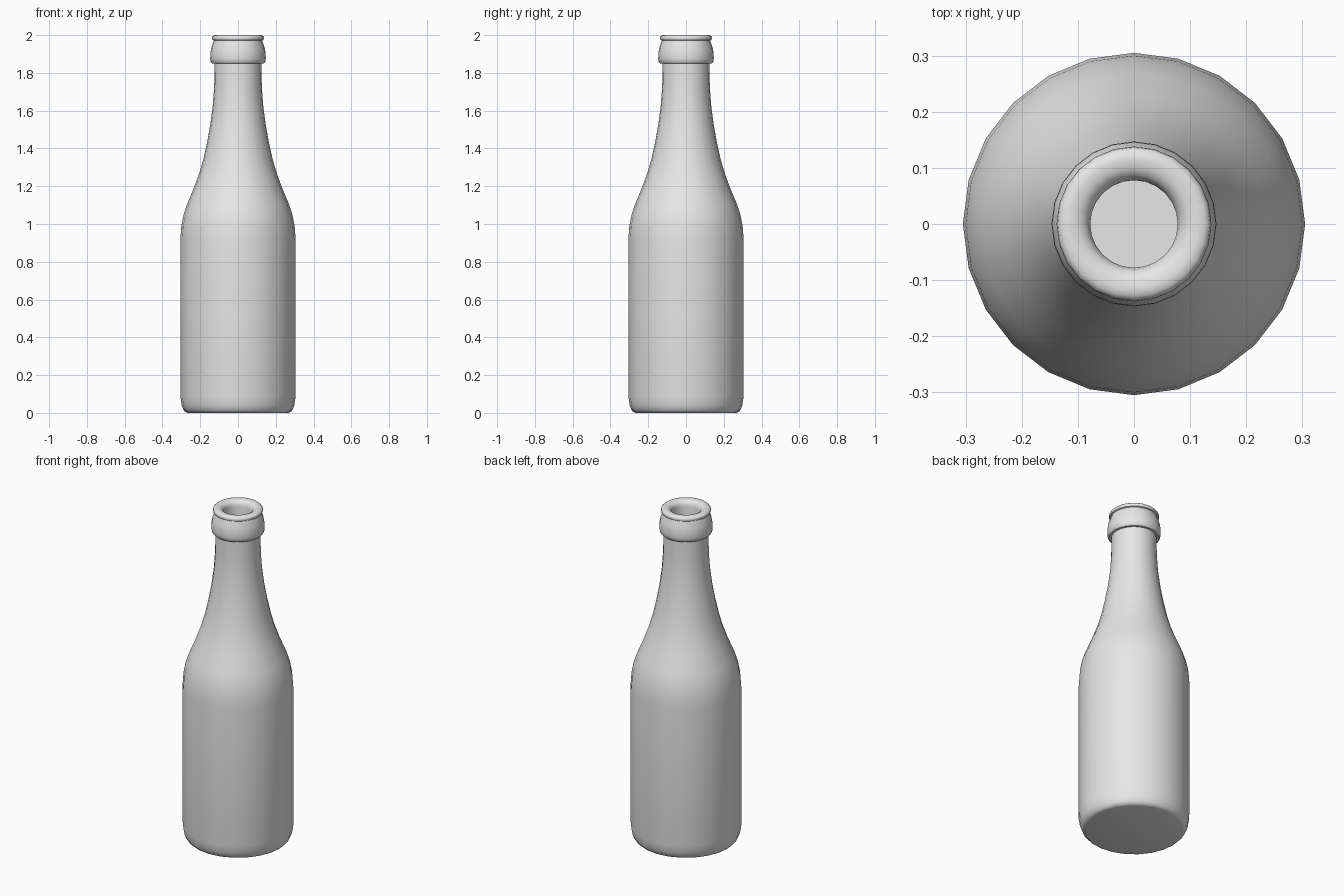
import bpy, bmesh, math

if "Cube" in bpy.data.objects:
    bpy.data.objects.remove(bpy.data.objects["Cube"], do_unlink=True)

SIDES = 24

# Grey glass material
glass = bpy.data.materials.new("grey_glass")
glass.use_nodes = True
grey = (0.8, 0.8, 0.8, 1)
glass.diffuse_color = grey
glass.node_tree.nodes["Principled BSDF"].inputs["Base Color"].default_value = grey

# Outer profile as (radius, height): base, body, shoulder, neck
base = [(0.265, 0), (0.278, 0.004), (0.289, 0.016), (0.298, 0.04), (0.305, 0.085)]
shoulder = [(0.305, 0.92), (0.300, 0.99), (0.288, 1.05), (0.270, 1.105),
            (0.232, 1.195), (0.203, 1.275), (0.183, 1.345), (0.163, 1.435),
            (0.146, 1.53), (0.133, 1.63), (0.126, 1.73), (0.124, 1.85)]
# Collar, groove, rounded lip
collar = [(0.137, 1.85), (0.144, 1.857), (0.147, 1.875), (0.146, 1.905),
          (0.141, 1.935), (0.131, 1.962), (0.128, 1.972)]
lip = [(0.135, 1.975), (0.138, 1.982), (0.136, 1.992), (0.128, 1.999),
       (0.115, 2), (0.1, 1.998), (0.088, 1.991), (0.081, 1.98), (0.078, 1.965)]
# Inner wall runs parallel to the outside, down to a flat floor
inside = [(0.078, 1.73)] + [(r - 0.046, z) for r, z in shoulder[-3::-1]]
inside += [(0.259, 0.1), (0.235, 0.05)]


def lathe(name, profile):
    """Revolve a profile around z and close both ends with flat caps."""
    bm = bmesh.new()
    rings = []
    for r, z in profile:
        rings.append([bm.verts.new((r * math.cos(a), r * math.sin(a), z))
                      for a in (math.tau * i / SIDES for i in range(SIDES))])
    for low, high in zip(rings, rings[1:]):
        for i in range(SIDES):
            j = (i + 1) % SIDES
            bm.faces.new((low[i], low[j], high[j], high[i]))
    bm.faces.new(rings[0][::-1])
    bm.faces.new(rings[-1])
    bmesh.ops.recalc_face_normals(bm, faces=bm.faces)
    mesh = bpy.data.meshes.new(name)
    bm.to_mesh(mesh)
    bm.free()
    mesh.materials.append(glass)
    obj = bpy.data.objects.new(name, mesh)
    bpy.context.collection.objects.link(obj)
    return obj


bottle = lathe("bottle", base + shoulder + collar + lip + inside)
bpy.ops.object.select_all(action="DESELECT")
bottle.select_set(True)
bpy.context.view_layer.objects.active = bottle
bpy.ops.object.shade_smooth_by_angle(angle=math.radians(40))
